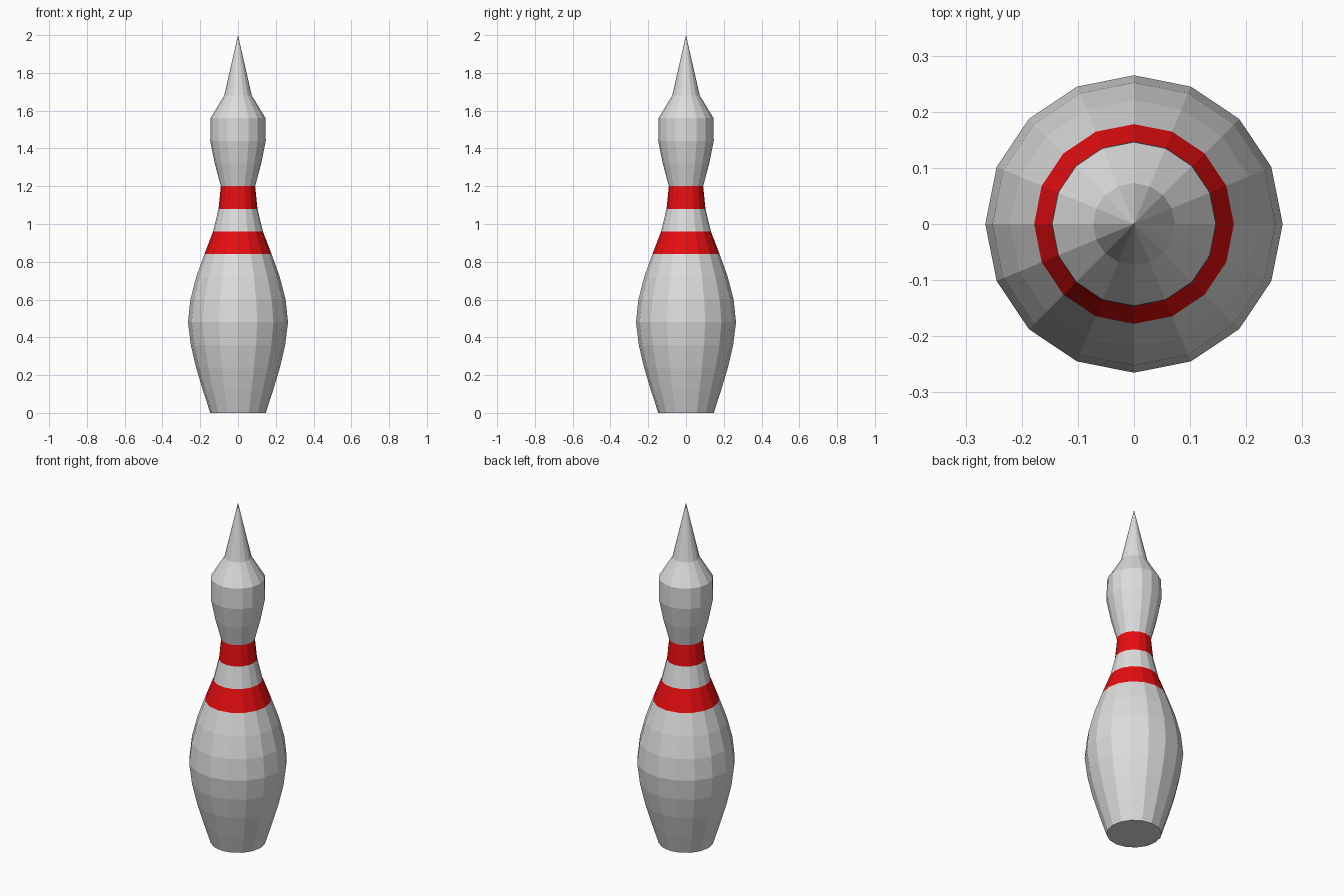
import bpy, bmesh, math

if "Cube" in bpy.data.objects:
    bpy.data.objects.remove(bpy.data.objects["Cube"])

SIDES = 16
STEP = 0.12
# radii of rings spaced evenly up the pin, from base to the foot of the spike
RADII = [0.147, 0.186, 0.222, 0.25, 0.265, 0.252, 0.221, 0.178,
         0.132, 0.103, 0.091, 0.123, 0.147, 0.146, 0.073]
RED_BANDS = (7, 9)          # ring intervals painted red


def material(name, rgb):
    m = bpy.data.materials.new(name)
    m.diffuse_color = (*rgb, 1)
    m.use_nodes = True
    m.node_tree.nodes["Principled BSDF"].inputs["Base Color"].default_value = m.diffuse_color
    return m


bm = bmesh.new()
rings = []
for i, r in enumerate(RADII):
    rings.append([bm.verts.new((r * math.cos(2 * math.pi * k / SIDES),
                                r * math.sin(2 * math.pi * k / SIDES),
                                i * STEP)) for k in range(SIDES)])
tip = bm.verts.new((0, 0, 2))

# flat base
bm.faces.new(rings[0][::-1])
# body with red neck bands
for i, (lo, hi) in enumerate(zip(rings, rings[1:])):
    for k in range(SIDES):
        n = (k + 1) % SIDES
        f = bm.faces.new((lo[k], lo[n], hi[n], hi[k]))
        f.material_index = 1 if i in RED_BANDS else 0
# pointed spike
for k in range(SIDES):
    bm.faces.new((rings[-1][k], rings[-1][(k + 1) % SIDES], tip))

mesh = bpy.data.meshes.new("pin")
bm.to_mesh(mesh)
bm.free()
mesh.materials.append(material("off white", (0.72, 0.72, 0.72)))
mesh.materials.append(material("red", (0.8, 0.004, 0.005)))
pin = bpy.data.objects.new("pin", mesh)
bpy.context.collection.objects.link(pin)
